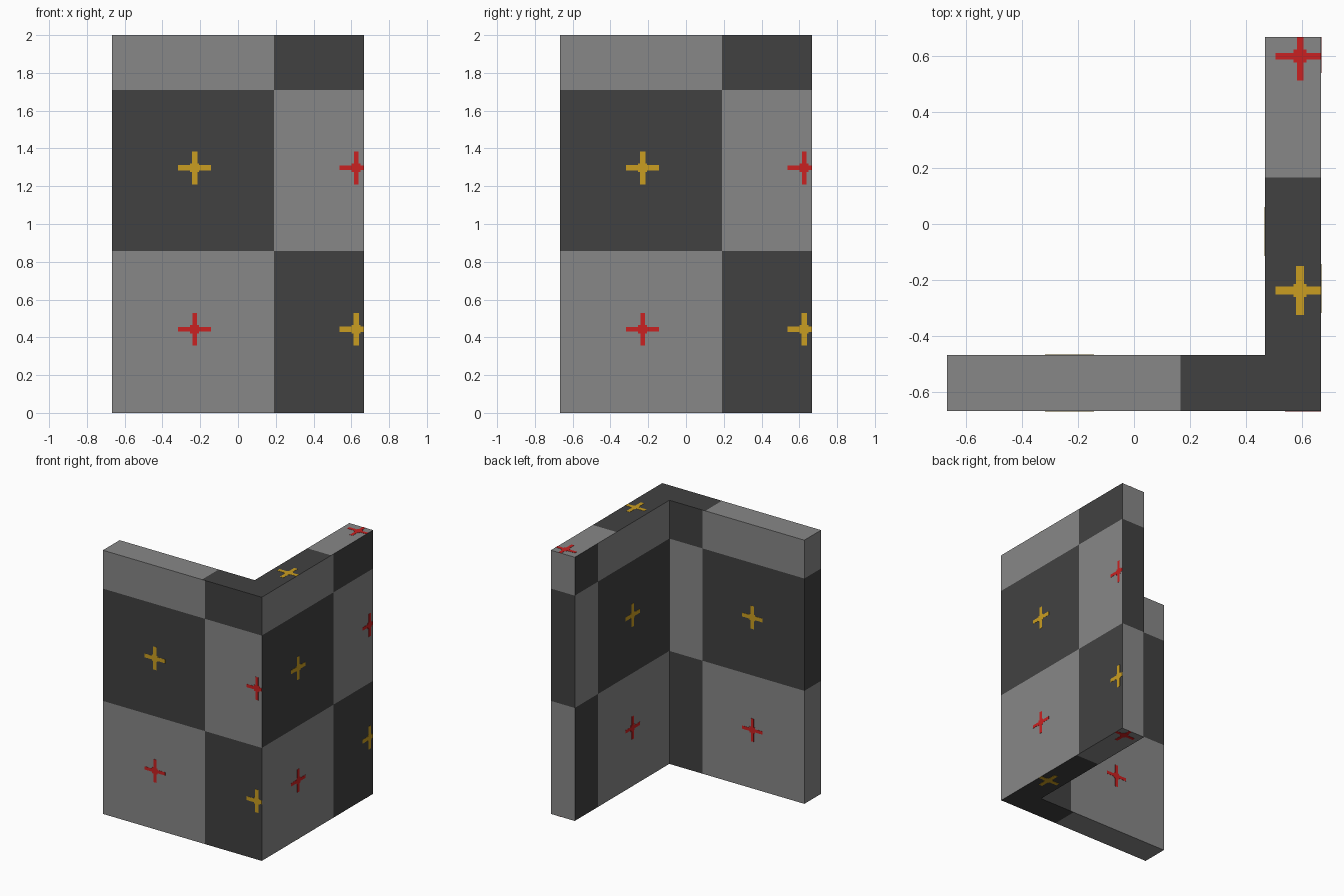
import bpy, bmesh
from mathutils import Vector

if "Cube" in bpy.data.objects:
    bpy.data.objects.remove(bpy.data.objects["Cube"])

H, T, TOP = 0.6667, 0.2, 2.0      # half width, wall thickness, height
I = H - T                         # inner corner offset
ZCUTS = (0.857, 1.709)            # checker rows
SIDE, INNER, CAP = 0.19, 0.39, 0.165  # checker columns


def material(name, rgb):
    m = bpy.data.materials.new(name)
    m.diffuse_color = (*rgb, 1)
    m.use_nodes = True
    m.node_tree.nodes["Principled BSDF"].inputs["Base Color"].default_value = m.diffuse_color
    return m


LIGHT = material("light_grey", (0.242, 0.242, 0.242))
DARK = material("dark_grey", (0.053, 0.053, 0.053))
RED = material("red", (0.590, 0.015, 0.015))
GOLD = material("gold", (0.590, 0.340, 0.015))


def finish(bm, name, mats):
    bmesh.ops.recalc_face_normals(bm, faces=bm.faces[:])
    me = bpy.data.meshes.new(name)
    bm.to_mesh(me)
    bm.free()
    for m in mats:
        me.materials.append(m)
    ob = bpy.data.objects.new(name, me)
    bpy.context.collection.objects.link(ob)
    return ob


def cut(bm, co, no, test):
    """Bisect only the faces that pass the test."""
    bm.normal_update()
    faces = [f for f in bm.faces if test(f.normal, f.calc_center_median())]
    geom = set(faces)
    for f in faces:
        geom.update(f.edges)
        geom.update(f.verts)
    bmesh.ops.bisect_plane(bm, geom=list(geom), dist=1e-4, plane_co=co, plane_no=no)


# L-shaped corner wall: extruded plan, then checker squares cut into each face
bm = bmesh.new()
plan = [(-H, -H), (H, -H), (H, H), (I, H), (I, -I), (-H, -I)]
base = bm.faces.new([bm.verts.new((x, y, 0)) for x, y in plan])
new = bmesh.ops.extrude_face_region(bm, geom=[base])["geom"]
bmesh.ops.translate(bm, verts=[v for v in new if isinstance(v, bmesh.types.BMVert)], vec=(0, 0, TOP))
bmesh.ops.recalc_face_normals(bm, faces=bm.faces[:])

cut(bm, (0, 0, 0), (1, 1, 0), lambda n, c: abs(n.z) > 0.9)            # mitre
cut(bm, (CAP, 0, 0), (1, 0, 0), lambda n, c: abs(n.z) > 0.9 and c.x + c.y < 0)
cut(bm, (0, CAP, 0), (0, 1, 0), lambda n, c: abs(n.z) > 0.9 and c.x + c.y > 0)
cut(bm, (SIDE, 0, 0), (1, 0, 0), lambda n, c: abs(n.y) > 0.9 and c.y < 0)
cut(bm, (0, SIDE, 0), (0, 1, 0), lambda n, c: n.x > 0.9)
cut(bm, (0, INNER, 0), (0, 1, 0), lambda n, c: n.x < -0.9 and c.x > 0)
for z in ZCUTS:
    cut(bm, (0, 0, z), (0, 0, 1), lambda n, c: abs(n.z) < 0.1)

bm.normal_update()
for f in bm.faces:
    n, c = f.normal, f.calc_center_median()
    if abs(n.z) > 0.9:
        odd = c.x > CAP if c.x + c.y < 0 else c.y < CAP
    else:
        if abs(n.y) > 0.9:
            col = c.y < 0 and c.x > SIDE
        else:
            col = c.x > 0 and c.y > (SIDE if n.x > 0 else INNER)
        odd = (int(col) + sum(c.z > z for z in ZCUTS)) % 2
    f.material_index = int(odd)
finish(bm, "corner_wall", [LIGHT, DARK])


# Painted crosses: thin plates clipped at the wall edges
def add_cross(bm, centre, n, mat):
    n = Vector(n)
    u = Vector((1, 0, 0)) if abs(n.x) < 0.5 else Vector((0, 1, 0))
    v = n.cross(u)
    L, b, t = 0.087, 0.023, 0.0145 if mat else 0.012
    a = [(L, -t), (L, t), (b, t), (b, b), (t, b)]
    pts = []
    for _ in range(4):
        pts += a[1:] + [(-a[0][1], a[0][0])]
        a = [(-y, x) for x, y in a]
    rings = []
    for lift in (-0.001, 0.0015):
        ring = []
        for x, y in pts:
            p = Vector(centre) + u * x + v * y
            p.x = max(-H, min(H, p.x))
            p.y = max(-H, min(H, p.y))
            ring.append(bm.verts.new(p + n * lift))
        rings.append(ring)
    lo, hi = rings
    k = len(pts)
    faces = [bm.faces.new(hi), bm.faces.new(lo[::-1])]
    faces += [bm.faces.new((lo[i], lo[(i + 1) % k], hi[(i + 1) % k], hi[i])) for i in range(k)]
    for f in faces:
        f.material_index = mat


bm = bmesh.new()
for row, z in enumerate((0.443, 1.297)):
    for col, s in enumerate((-0.23, 0.625)):
        m = (row + col) % 2
        add_cross(bm, (s, -H, z), (0, -1, 0), m)      # front
        add_cross(bm, (H, s, z), (1, 0, 0), m)        # right
    add_cross(bm, (-0.23, -I, z), (0, 1, 0), row)     # inside of front wall
    add_cross(bm, (I, -0.027, z), (-1, 0, 0), row)    # inside of right wall
for z, nz in ((TOP, 1), (0, -1)):                     # top and bottom edges
    add_cross(bm, (0.592, 0.598, z), (0, 0, nz), 0)
    add_cross(bm, (0.592, -0.237, z), (0, 0, nz), 1)
finish(bm, "cross_marks", [RED, GOLD])
